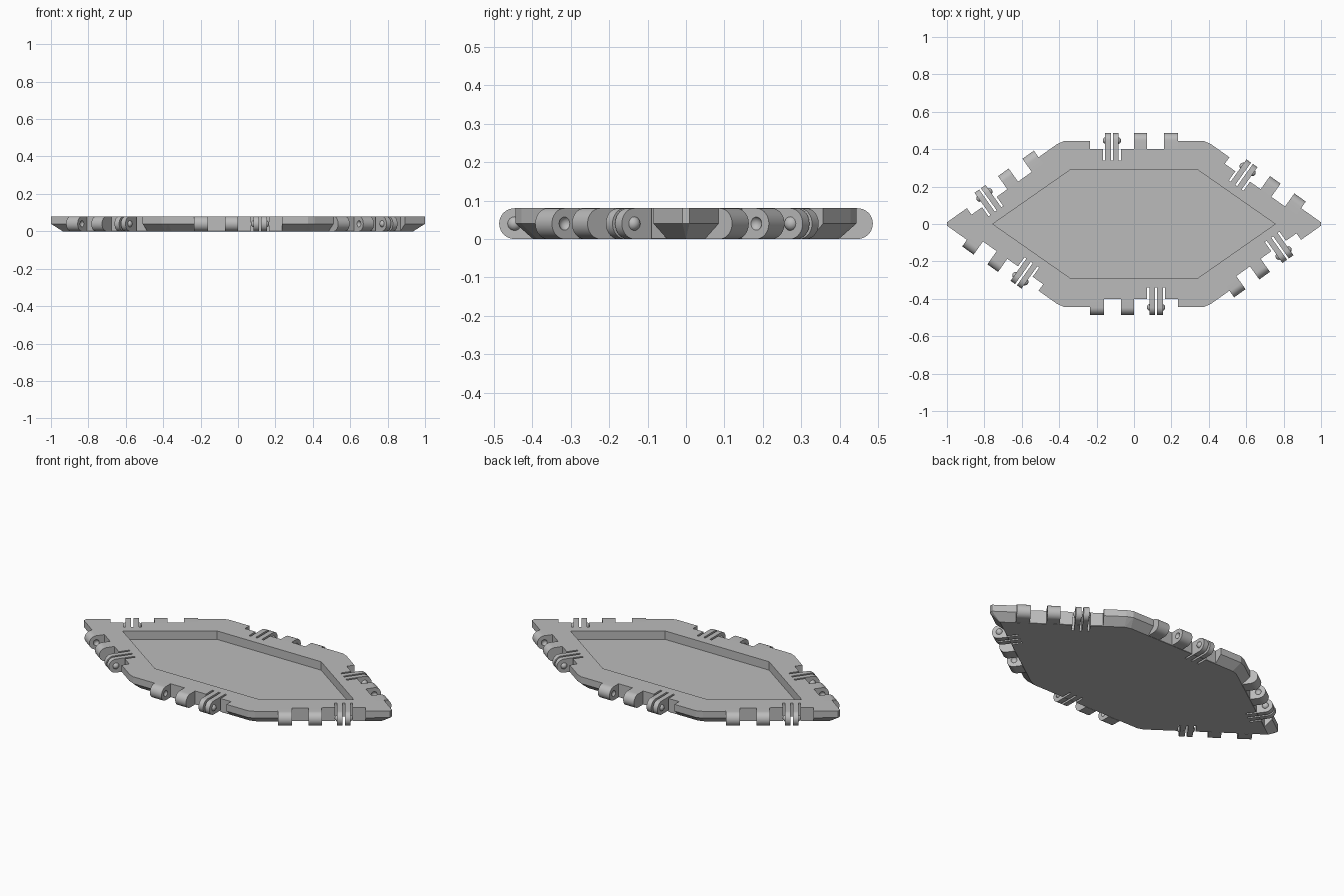
import bpy, bmesh, math
from mathutils import Matrix, Vector

default = bpy.data.objects.get("Cube")
if default:
    bpy.data.objects.remove(default)

H = 0.08                      # plate thickness
R = H / 2                     # knuckle radius
PIVOT = 0.003                 # knuckle centre beyond the plate edge
NOTCH, SLIT = -0.043, -0.103  # depths cut inward from the edge
PRONGS = [(-0.154, -0.124), (-0.112, -0.082)]
TABS = [(0.0, 0.07), (0.16, 0.235)]

grey = bpy.data.materials.new("plain_grey")
grey.use_nodes = True
grey.diffuse_color = (0.5, 0.5, 0.5, 1)
grey.node_tree.nodes["Principled BSDF"].inputs["Base Color"].default_value = (0.5, 0.5, 0.5, 1)


def finish(bm, name, matrix=Matrix()):
    bmesh.ops.recalc_face_normals(bm, faces=bm.faces)
    mesh = bpy.data.meshes.new(name)
    bm.to_mesh(mesh)
    bm.free()
    mesh.transform(matrix)
    mesh.materials.append(grey)
    ob = bpy.data.objects.new(name, mesh)
    bpy.context.collection.objects.link(ob)
    return ob


def prism(name, points, offset, matrix=Matrix()):
    """Extrude a flat 3D outline along an offset."""
    bm = bmesh.new()
    face = bm.faces.new([bm.verts.new(p) for p in points])
    new = bmesh.ops.extrude_face_region(bm, geom=[face], use_keep_orig=True)["geom"]
    bmesh.ops.translate(bm, vec=offset, verts=[v for v in new if isinstance(v, bmesh.types.BMVert)])
    return finish(bm, name, matrix)


def ball(name, centre, radius, matrix):
    bm = bmesh.new()
    bmesh.ops.create_uvsphere(bm, u_segments=20, v_segments=12, radius=radius,
                              matrix=Matrix.Translation(centre))
    return finish(bm, name, matrix)


def cut(target, cutter):
    cutter.hide_render = True
    mod = target.modifiers.new("cut", "BOOLEAN")
    mod.operation, mod.solver, mod.object = "DIFFERENCE", "EXACT", cutter
    bpy.context.view_layer.objects.active = target
    bpy.ops.object.modifier_apply(modifier=mod.name)
    bpy.data.objects.remove(cutter)


def smooth(ob):
    bpy.ops.object.select_all(action="DESELECT")
    ob.select_set(True)
    bpy.context.view_layer.objects.active = ob
    bpy.ops.object.shade_smooth_by_angle(angle=math.radians(35))


# Plate: hexagon with small corner flats and a bevelled underside
rim = [(1, 0.009), (0.41, 0.428), (0.375, 0.443)]
base = [(0.937, 0), (0.39, 0.387), (0.355, 0.398)]
bm = bmesh.new()
for ring, z in ((base, 0), (rim, R), (rim, H)):
    for x, y in ring:
        for sx in (-1, 1):
            for sy in (-1, 1):
                bm.verts.new((sx * x, sy * y, z))
bmesh.ops.remove_doubles(bm, verts=bm.verts, dist=0.0001)
bmesh.ops.convex_hull(bm, input=bm.verts)
bmesh.ops.dissolve_limit(bm, angle_limit=0.01, verts=bm.verts, edges=bm.edges)
plate = finish(bm, "plate")

# Recessed tray in the top
tray = [(0.755, 0), (0.34, 0.29), (-0.34, 0.29), (-0.755, 0), (-0.34, -0.29), (0.34, -0.29)]
cut(plate, prism("tray_cutter", [(x, y, 0.03) for x, y in tray], (0, 0, 0.2)))

# Comb outline for the notch and the flex slits beside each prong
comb = [(-0.235, 0.1), (-0.235, NOTCH)]
gaps = [(-0.166, PRONGS[0][0]), (PRONGS[0][1], PRONGS[1][0]), (PRONGS[1][1], -0.07)]
for a, b in gaps:
    comb += [(a, NOTCH), (a, SLIT), (b, SLIT), (b, NOTCH)]
comb += [(0.235, NOTCH), (0.235, 0.1)]

# Rounded knuckle profile
arc = [math.pi * i / 18 - math.pi / 2 for i in range(19)]
knuckle = [(NOTCH, 0)] + [(PIVOT + R * math.cos(t), R + R * math.sin(t)) for t in arc] + [(NOTCH, H)]


def hinge(name, middle, normal):
    """Cut one edge of the plate and add its prongs and tabs."""
    n = Vector((*normal, 0)).normalized()
    m = Matrix.Identity(4)
    m.col[0][:3] = (n.y, -n.x, 0)
    m.col[1][:3] = n
    m.col[3][:3] = (*middle, 0)
    cut(plate, prism("comb_cutter", [(u, v, -0.05) for u, v in comb], (0, 0, 0.2), m))

    def knuckle_part(part, a, b):
        return prism(f"{name}_{part}", [(a, v, z) for v, z in knuckle], (b - a, 0, 0), m)

    # Prongs with snap bumps on their outer sides
    for i, (a, b) in enumerate(PRONGS):
        smooth(knuckle_part(f"prong_{i + 1}", a, b))
        u = a + 0.006 if i == 0 else b - 0.006
        smooth(ball(f"{name}_bump_{i + 1}", (u, PIVOT, R), 0.019, m))

    # Tabs with matching dimples facing each other
    for i, (a, b) in enumerate(TABS):
        tab = knuckle_part(f"tab_{i + 1}", a, b)
        u = b + 0.008 if i == 0 else a - 0.008
        cut(tab, ball("dimple_cutter", (u, PIVOT, R), 0.019, m))
        smooth(tab)


# Six hinged edges
for sy, side in ((1, "back"), (-1, "front")):
    hinge(f"{side}_hinge", (0, sy * 0.443), (0, sy))
    for sx, hand in ((1, "left"), (-1, "right")):
        hinge(f"{side}_{hand}_hinge", (sx * 0.702, sy * 0.221), (sx * 0.579, sy * 0.815))
